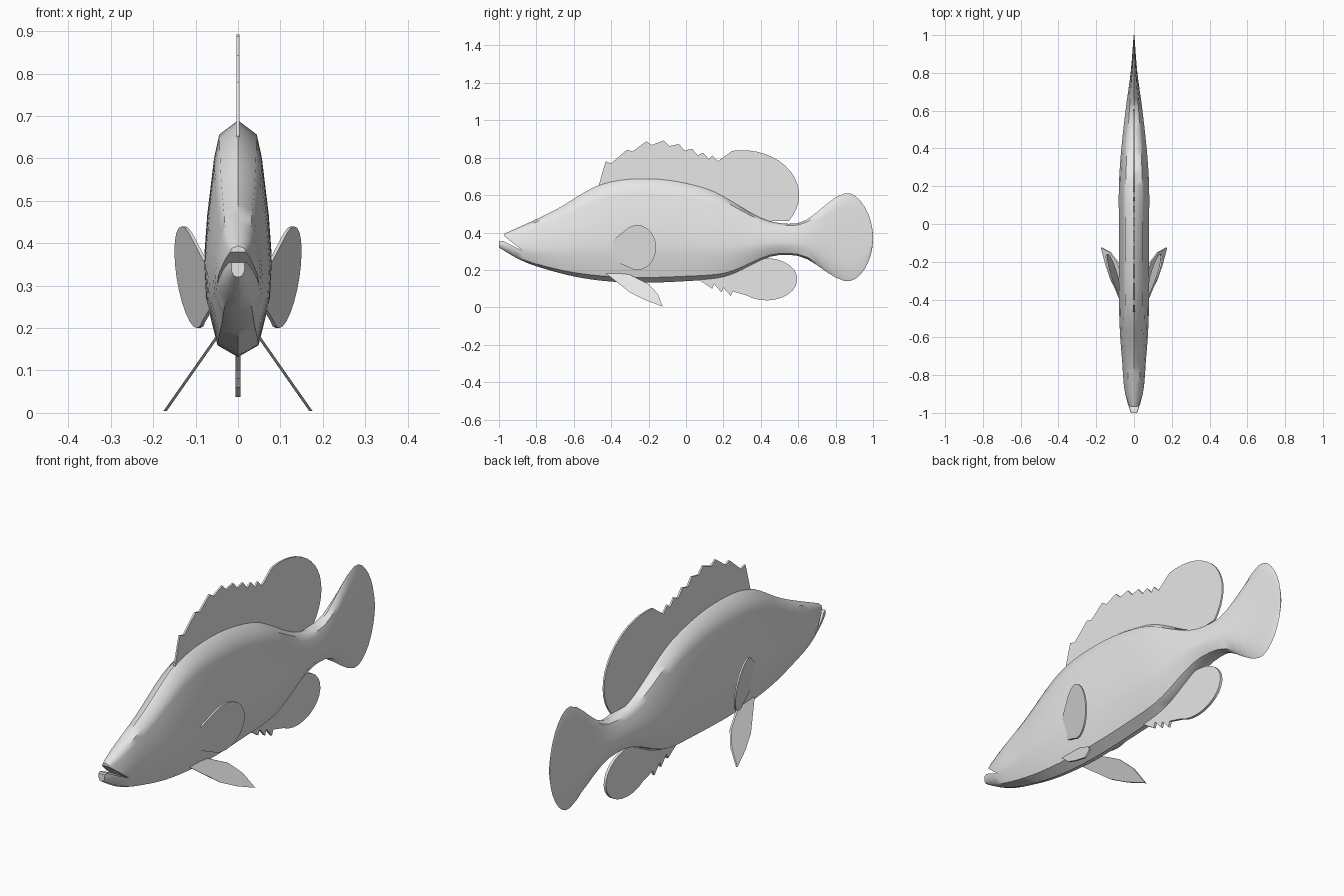
import bpy
import bmesh
from math import sin, cos, pi, radians

cube = bpy.data.objects.get("Cube")
if cube:
    bpy.data.objects.remove(cube, do_unlink=True)

GREY = (0.8, 0.8, 0.8, 1)
skin = bpy.data.materials.new("light grey")
skin.use_nodes = True
skin.diffuse_color = GREY
skin.node_tree.nodes["Principled BSDF"].inputs["Base Color"].default_value = GREY


def make_object(name, bm):
    """Turn a bmesh into a grey object in the scene."""
    bmesh.ops.recalc_face_normals(bm, faces=bm.faces[:])
    mesh = bpy.data.meshes.new(name)
    bm.to_mesh(mesh)
    bm.free()
    mesh.materials.append(skin)
    obj = bpy.data.objects.new(name, mesh)
    bpy.context.collection.objects.link(obj)
    return obj


def smooth(obj, angle):
    bpy.ops.object.select_all(action="DESELECT")
    obj.select_set(True)
    bpy.context.view_layer.objects.active = obj
    bpy.ops.object.shade_smooth_by_angle(angle=radians(angle))


def curve(points):
    """Return a smooth function passing through a few (position, value) points."""
    spans = list(zip(points, points[1:]))
    steps = [b[0] - a[0] for a, b in spans]
    rates = [(b[1] - a[1]) / step for (a, b), step in zip(spans, steps)]
    inner = [(r * t + q * s) / (s + t)
             for r, q, s, t in zip(rates, rates[1:], steps, steps[1:])]
    slopes = [rates[0]] + inner + [rates[-1]]

    def value(y):
        i = 0
        while i < len(spans) - 1 and y > points[i + 1][0]:
            i += 1
        start, end = spans[i]
        step = steps[i]
        t = (y - start[0]) / step
        ease = t * t * (3 - 2 * t)
        bend = slopes[i] * (1 - t) - slopes[i + 1] * t
        return start[1] + (end[1] - start[1]) * ease + step * t * (1 - t) * bend
    return value


def arc(y, z, width, height, start, end, count=16):
    """Points along part of an ellipse, angles in degrees."""
    angles = [radians(start + (end - start) * i / count) for i in range(count + 1)]
    return [(y + width * cos(a), z + height * sin(a)) for a in angles]


def slab(bm, outline, x_at, half):
    """Closed thin plate from a (y, z) outline; x_at gives its sideways position."""
    sides = []
    for offset in (-half, half):
        sides.append([bm.verts.new((x_at(y, z) + offset, y, z)) for y, z in outline])
        bm.faces.new(sides[-1])
    near, far = sides
    for i in range(len(outline)):
        bm.faces.new((near[i - 1], near[i], far[i], far[i - 1]))


def centre(y, z):
    return 0


def fin(name, outline, x_at=centre, half=0.004, paired=False):
    bm = bmesh.new()
    slab(bm, outline, x_at, half)
    if paired:
        slab(bm, outline, lambda y, z: -x_at(y, z), half)
    smooth(make_object(name, bm), 35)


# Body and tail: one loft between a back line, a belly line and a width line
back = curve([(-1, 0.38), (-0.7, 0.52), (-0.45, 0.66), (-0.2, 0.69), (0.1, 0.64),
              (0.5, 0.45), (0.6, 0.45), (0.85, 0.61), (1, 0.6)])
belly = curve([(-1, 0.32), (-0.9, 0.26), (-0.7, 0.19), (0, 0.14), (0.2, 0.16),
               (0.5, 0.28), (0.6, 0.275), (0.85, 0.14), (1, 0.14)])
girth = curve([(-1, 0.016), (-0.95, 0.034), (-0.7, 0.065), (0, 0.08), (0.2, 0.08),
               (0.6, 0.045), (0.8, 0.018), (1, 0.002)])

# Even stations along the body, then a rounded tail edge
TAIL_START, TAIL_MIDDLE = 0.85, 0.37
stations = [(-1 + i * 0.05, 1) for i in range(37)]
for i in range(9):
    angle = pi / 2 * i / 8
    stations.append((TAIL_START + (1 - TAIL_START) * sin(angle), max(cos(angle), 0.08)))

# Half cross-section: (share of width, share of height) from back to belly
half_ring = [(0, 1), (0.55, 0.94), (0.7, 0.84), (0.9, 0.6), (1, 0.4), (0.95, 0.25),
             (0.6, 0.05), (0, 0)]
ring = half_ring + [(-w, h) for w, h in half_ring[-2:0:-1]]

bm = bmesh.new()
loops = []
for y, closing in stations:
    top = TAIL_MIDDLE + (back(y) - TAIL_MIDDLE) * closing
    bottom = TAIL_MIDDLE + (belly(y) - TAIL_MIDDLE) * closing
    loops.append([bm.verts.new((w * girth(y), y, bottom + h * (top - bottom)))
                  for w, h in ring])
for a, b in zip(loops, loops[1:]):
    for i in range(len(ring)):
        bm.faces.new((a[i - 1], a[i], b[i], b[i - 1]))
bm.faces.new(loops[0])
bm.faces.new(loops[-1])
body = make_object("body", bm)

# Open mouth: wedge cut out of the snout
bm = bmesh.new()
slab(bm, [(-0.87, 0.3), (-0.97, 0.38), (-0.97, 0.5), (-1.1, 0.5), (-1.1, 0.355),
          (-0.98, 0.355)], centre, 0.2)
cutter = make_object("mouth_cutter", bm)
cutter.hide_render = True
cut = body.modifiers.new("mouth", "BOOLEAN")
cut.operation = "DIFFERENCE"
cut.solver = "EXACT"
cut.object = cutter
bpy.context.view_layer.objects.active = body
bpy.ops.object.modifier_apply(modifier=cut.name)
bpy.data.objects.remove(cutter, do_unlink=True)
smooth(body, 45)

# Dorsal fin: spines that crowd together toward a round rear lobe
crest = curve([(-0.43, 0.78), (-0.2, 0.89), (0.15, 0.81)])
dorsal = [(-0.47, 0.64)]
for i in range(8):
    y = -0.43 + 0.12 * i - 0.0055 * i * i
    dorsal += [(y, crest(y)), (y + 0.03, crest(y + 0.03) - 0.025)]
dorsal += arc(0.3, 0.6, 0.305, 0.24, 100, -35)
dorsal += [(0.45, 0.46), (0.3, 0.5), (0, 0.6), (-0.4, 0.6)]
fin("dorsal_fin", dorsal)

# Anal fin: three short spines and a round lobe
anal = [(0.05, 0.16)]
for i in range(3):
    y, z = 0.14 + 0.05 * i, 0.1 - 0.02 * i
    anal += [(y, z), (y + 0.01, z + 0.025)]
anal += arc(0.43, 0.15, 0.165, 0.113, -130, 95)
anal += [(0.3, 0.25), (0.1, 0.2)]
fin("anal_fin", anal, half=0.006)

# Pectoral fins flare outward and back
pectoral = [(-0.42, 0.335)] + arc(-0.26, 0.32, 0.1, 0.12, 120, -120) + [(-0.42, 0.26)]
fin("pectoral_fins", pectoral,
    lambda y, z: 0.06 + 0.3 * (y + 0.42) + 0.15 * (z - 0.3), paired=True)

# Pelvic fins splay down and out
pelvic = [(-0.44, 0.19), (-0.3, 0.08), (-0.22, 0.04), (-0.125, 0.004), (-0.15, 0.07),
          (-0.2, 0.125), (-0.3, 0.175)]
fin("pelvic_fins", pelvic, lambda y, z: 0.042 + 0.7 * (0.19 - z), paired=True)
